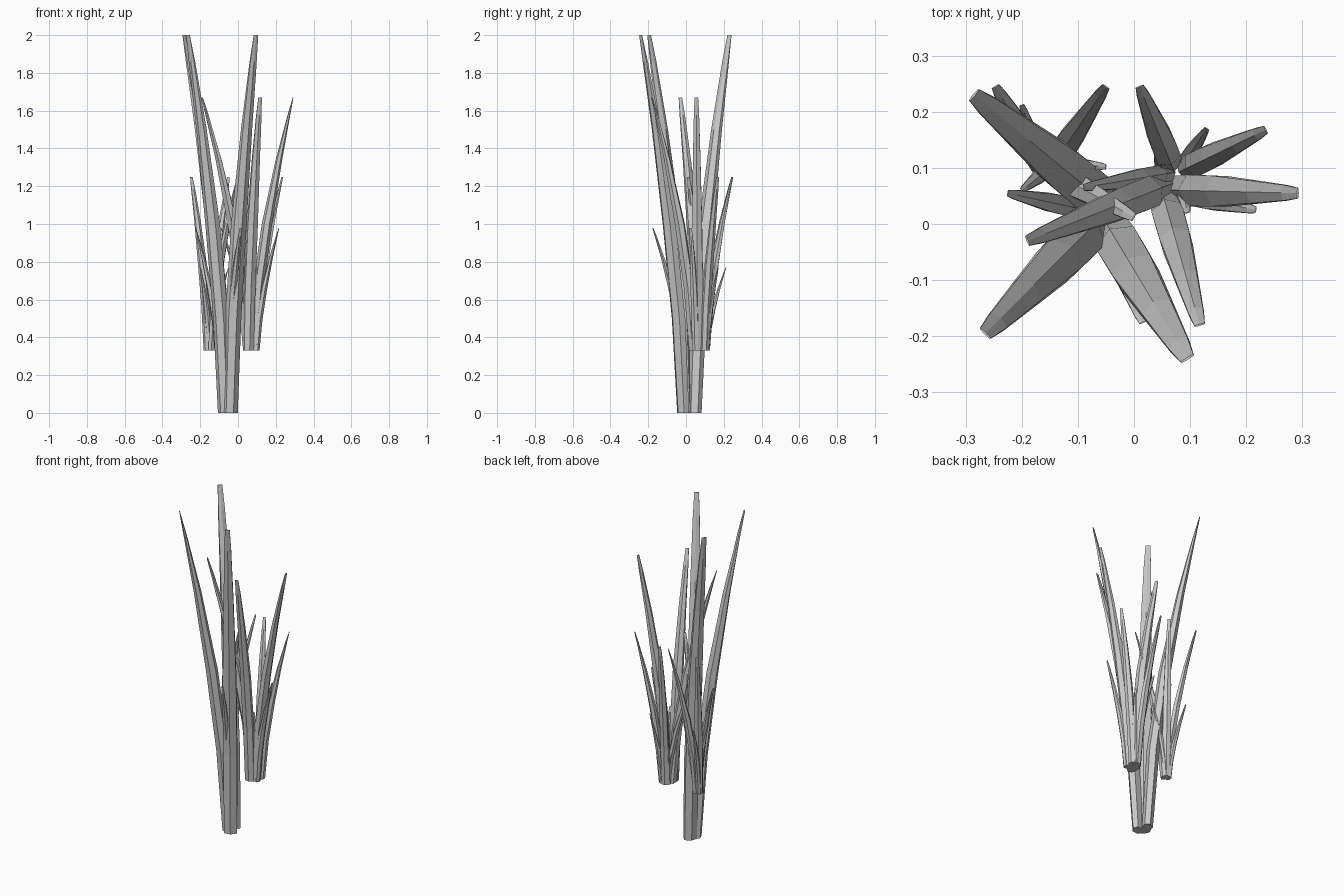
import bpy, bmesh, math
from mathutils import Vector

SIDES = 6
# height fraction, tangential width factor, radial depth factor
PROFILE = [(0, 0.92, 0.85), (0.25, 1.0, 1.0), (0.5, 0.97, 0.95),
           (0.75, 0.72, 0.6), (0.93, 0.5, 0.25), (1, 0.34, 0.06)]


def add_blade(bm, base, tip, z0, z1, width, depth):
    """Six-sided tapering blade that bends outward from base to tip."""
    b, t = Vector(base), Vector(tip)
    out = (t - b).normalized()
    side = Vector((-out.y, out.x))
    rings = []
    for f, w, d in PROFILE:
        c = b.lerp(t, f ** 1.6)
        ring = []
        for i in range(SIDES):
            a = 2 * math.pi * i / SIDES
            p = c + out * (math.cos(a) * depth * d / 2) + side * (math.sin(a) * width * w / 1.73)
            ring.append(bm.verts.new((p.x, p.y, z0 + (z1 - z0) * f)))
        rings.append(ring)
    for lo, hi in zip(rings, rings[1:]):
        for i in range(SIDES):
            j = (i + 1) % SIDES
            bm.faces.new((lo[i], lo[j], hi[j], hi[i]))
    bm.faces.new(rings[0][::-1])
    bm.faces.new(rings[-1])


def tuft(name, z0, z1, width, depth, blades):
    bm = bmesh.new()
    for bx, by, tx, ty in blades:
        add_blade(bm, (bx, by), (tx, ty), z0, z1, width, depth)
    bmesh.ops.recalc_face_normals(bm, faces=bm.faces)
    me = bpy.data.meshes.new(name)
    bm.to_mesh(me)
    bm.free()
    bpy.context.collection.objects.link(bpy.data.objects.new(name, me))


# Tall central tuft standing on the ground
tuft("tall_grass_blades", 0, 2.0, 0.078, 0.072, [
    (-0.06, 0.045, -0.285, 0.23), (-0.07, 0.0, -0.265, -0.195),
    (-0.04, -0.015, 0.095, -0.24)])
# Second tuft, raised
tuft("medium_grass_blades", 0.33, 1.67, 0.056, 0.058, [
    (0.085, 0.06, 0.292, 0.055), (0.055, 0.04, 0.117, -0.18),
    (0.05, 0.065, -0.19, -0.03)])
# Shorter blades of the left and right tufts
tuft("short_grass_blades", 0.33, 1.25, 0.044, 0.042, [
    (0.095, 0.1, 0.235, 0.168), (0.065, 0.11, 0.01, 0.245),
    (-0.16, 0.1, -0.247, 0.245), (-0.145, 0.105, -0.05, 0.245),
    (-0.14, 0.09, 0.0, 0.012)])
tuft("small_grass_blades", 0.33, 0.98, 0.034, 0.034, [
    (0.1, 0.05, 0.217, 0.025), (-0.11, 0.03, -0.225, 0.055),
    (-0.045, -0.03, 0.015, -0.176), (0.06, 0.09, -0.09, 0.065)])
# Smallest outer blades
tuft("tiny_grass_blades", 0.33, 0.77, 0.026, 0.028, [
    (0.09, 0.11, 0.13, 0.17), (0.085, 0.07, 0.095, 0.02),
    (0.05, 0.1, 0.045, 0.155), (-0.165, 0.11, -0.2, 0.212),
    (-0.15, 0.1, -0.2, 0.06), (-0.14, 0.11, -0.05, 0.102)])
